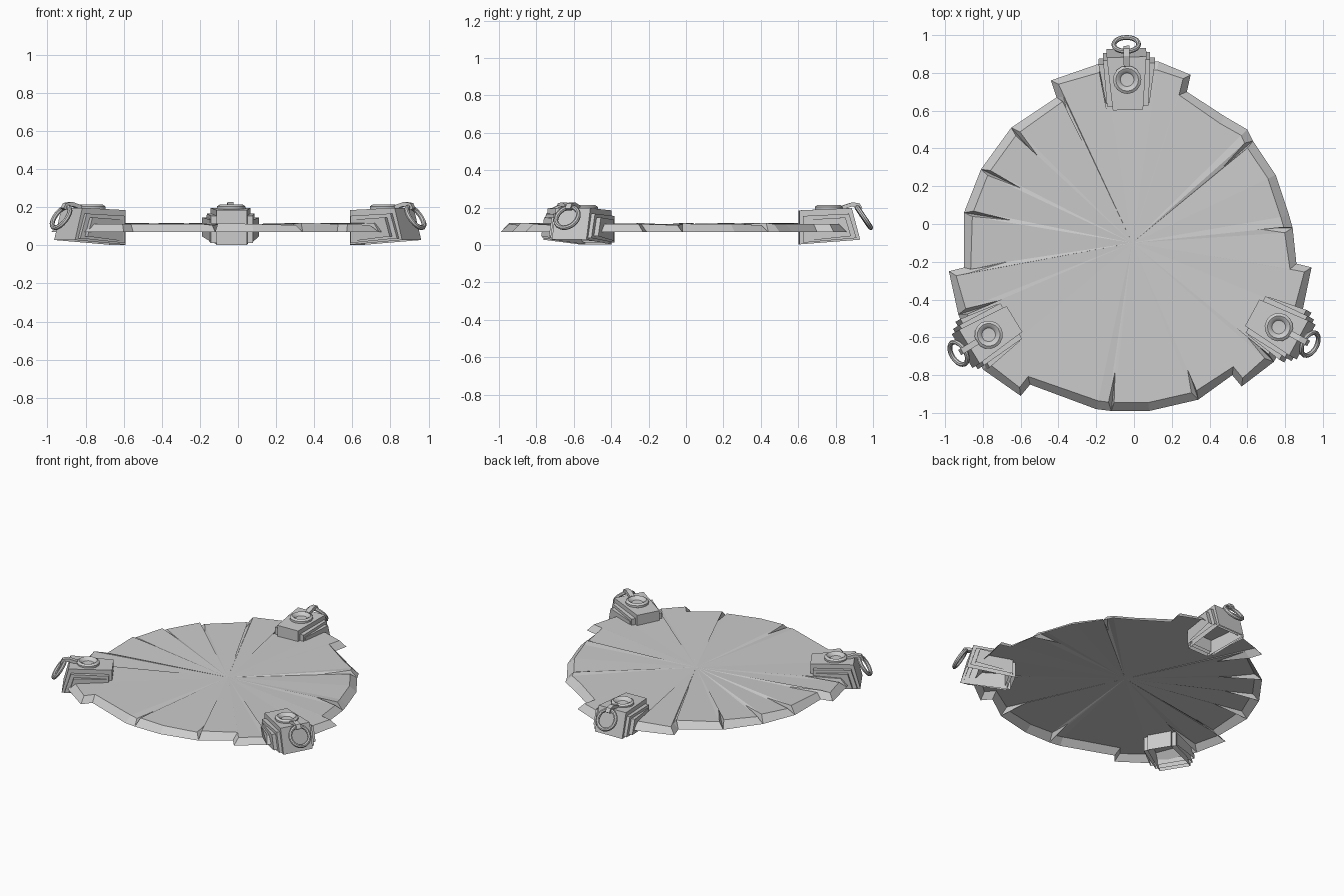
import bpy, bmesh, math
from mathutils import Vector, Matrix

cube = bpy.data.objects.get("Cube")
if cube:
    bpy.data.objects.remove(cube)

stone = bpy.data.materials.new("stone_grey")
stone.use_nodes = True
GREY = (0.6, 0.6, 0.6, 1)
stone.diffuse_color = GREY
stone.node_tree.nodes["Principled BSDF"].inputs["Base Color"].default_value = GREY


def finish(name, bm, matrix=None, smooth=None):
    if matrix:
        bm.transform(matrix)
    mesh = bpy.data.meshes.new(name)
    bm.to_mesh(mesh)
    bm.free()
    mesh.materials.append(stone)
    ob = bpy.data.objects.new(name, mesh)
    bpy.context.collection.objects.link(ob)
    if smooth:
        bpy.ops.object.select_all(action='DESELECT')
        ob.select_set(True)
        bpy.context.view_layer.objects.active = ob
        bpy.ops.object.shade_smooth_by_angle(angle=math.radians(smooth))
    return ob


# Broken slab: rim points, some with the inner tip of a crack
RIM = [
    ((-.44, .76), None), ((-.18, .85), (-.15, .52)), ((.13, .86), None),
    ((.30, .79), None), ((.28, .70), None), ((.48, .57), None),
    ((.60, .50), None), ((.63, .44), (.47, .30)), ((.75, .26), None),
    ((.82, .05), None), ((.84, -.02), (.62, -.02)), ((.86, -.21), None),
    ((.94, -.23), None), ((.89, -.47), None), ((.74, -.73), (.52, -.50)),
    ((.57, -.86), None), ((.52, -.80), None), ((.34, -.93), (.28, -.75)),
    ((.08, -.99), None), ((-.12, -.99), (-.10, -.78)), ((-.20, -.98), None),
    ((-.55, -.85), None), ((-.60, -.91), None), ((-.80, -.77), None),
    ((-.93, -.48), (-.61, -.38)), ((-.98, -.25), None),
    ((-.90, -.23), (-.67, -.20)), ((-.90, .06), (-.65, .02)),
    ((-.81, .29), (-.60, .19)), ((-.65, .51), (-.48, .32)),
    ((-.41, .67), (-.32, .45)),
]


def make_slab():
    bm = bmesh.new()
    n = len(RIM)
    pts = [Vector(p) for p, tip in RIM]
    base = [bm.verts.new((p.x, p.y, .07)) for p in pts]
    top, pairs = [], []
    for i, (p, tip) in enumerate(RIM):
        p = pts[i]
        before = (pts[i - 1] - p).normalized()
        after = (pts[(i + 1) % n] - p).normalized()
        # inset the top edge from both neighbouring sides
        inward = Vector((-before.y, before.x)) + Vector((after.y, -after.x))
        inward = inward.normalized() * .045
        q = p + inward
        if tip:
            a, b = q + before * .012, q + after * .018
            va = bm.verts.new((a.x, a.y, .118))
            vt = bm.verts.new((*tip, .11))
            vb = bm.verts.new((b.x, b.y, .106))
            top += [va, vt, vb]
            bm.faces.new((va, vt, base[i]))
            bm.faces.new((vt, vb, base[i]))
            pairs.append((va, vb))
        else:
            v = bm.verts.new((q.x, q.y, .112))
            top.append(v)
            pairs.append((v, v))
    for i in range(n):
        j = (i + 1) % n
        bm.faces.new((pairs[i][1], pairs[j][0], base[j], base[i]))
    # flat middle fan from the slab centre
    hub = bm.verts.new((-.01, -.1, .11))
    for a, b in zip(top, top[1:] + top[:1]):
        bm.faces.new((hub, b, a))
    bmesh.ops.recalc_face_normals(bm, faces=bm.faces)
    if sum(f.normal.z * f.calc_area() for f in bm.faces) < 0:
        bmesh.ops.reverse_faces(bm, faces=bm.faces)
    return finish("slab", bm)


def tier(name, m, u0, u1, half_in, half_out, z0, z1, lean):
    """Tapered block, open underneath, with an outer end that leans inwards."""
    bm = bmesh.new()
    low = [(u0, -half_in, z0), (u1, -half_out, z0 + .025),
           (u1, half_out, z0 + .025), (u0, half_in, z0)]
    high = [(u0, -half_in, z1), (u1 - lean, -half_out, z1 + .012),
            (u1 - lean, half_out, z1 + .012), (u0, half_in, z1)]
    lo = [bm.verts.new(p) for p in low]
    hi = [bm.verts.new(p) for p in high]
    bm.faces.new(hi)
    for i in range(4):
        j = (i + 1) % 4
        bm.faces.new((lo[i], lo[j], hi[j], hi[i]))
    finish(name, bm, m)


def lathe(name, m, profile, steps):
    bm = bmesh.new()
    vs = [bm.verts.new((r, 0, z)) for r, z in profile]
    es = [bm.edges.new(e) for e in zip(vs, vs[1:])]
    bmesh.ops.spin(bm, geom=vs + es, cent=(0, 0, 0), axis=(0, 0, 1),
                   angle=math.tau, steps=steps)
    bmesh.ops.remove_doubles(bm, verts=bm.verts, dist=.0005)
    bmesh.ops.recalc_face_normals(bm, faces=bm.faces)
    finish(name, bm, m, smooth=35)


def torus_profile(major, minor, sides):
    return [(major + minor * math.cos(math.tau * k / sides),
             minor * math.sin(math.tau * k / sides)) for k in range(sides + 1)]


def hook(name, m):
    """Bent strap holding the ring."""
    side = [(.06, .185), (.07, .21), (.125, .228), (.165, .222), (.18, .195),
            (.165, .185), (.15, .203), (.12, .205)]
    bm = bmesh.new()
    ends = [[bm.verts.new((u, v, z)) for u, z in side] for v in (-.016, .016)]
    bm.faces.new(ends[0])
    bm.faces.new(ends[1][::-1])
    for i in range(len(side)):
        j = (i + 1) % len(side)
        bm.faces.new((ends[0][i], ends[1][i], ends[1][j], ends[0][j]))
    bmesh.ops.recalc_face_normals(bm, faces=bm.faces)
    finish(name, bm, m)


make_slab()

# Three clamps spaced evenly around the slab
for label, degrees in (("back", 91.5), ("right", 211.5), ("left", 331.5)):
    turn = Matrix.Rotation(math.radians(degrees), 4, 'Z')
    m = Matrix.Translation((-.013, -.123, 0)) @ turn @ Matrix.Translation((.887, 0, 0))
    tier(label + "_clamp_core", m, -.16, .165, .08, .105, .003, .185, .045)
    tier(label + "_clamp_middle", m, -.14, .145, .11, .125, .012, .155, .04)
    tier(label + "_clamp_flange", m, -.125, .115, .115, .15, .022, .135, .03)
    lathe(label + "_boss", m, [(.06, .18), (.075, .19), (.075, .204), (.06, .214),
                               (.048, .208), (.036, .194), (0, .192)], 16)
    hook(label + "_hook", m)
    tilt = Matrix.Translation((.187, 0, .147)) @ Matrix.Rotation(math.radians(56), 4, 'Y')
    lathe(label + "_ring", m @ tilt, torus_profile(.066, .013, 8), 20)
